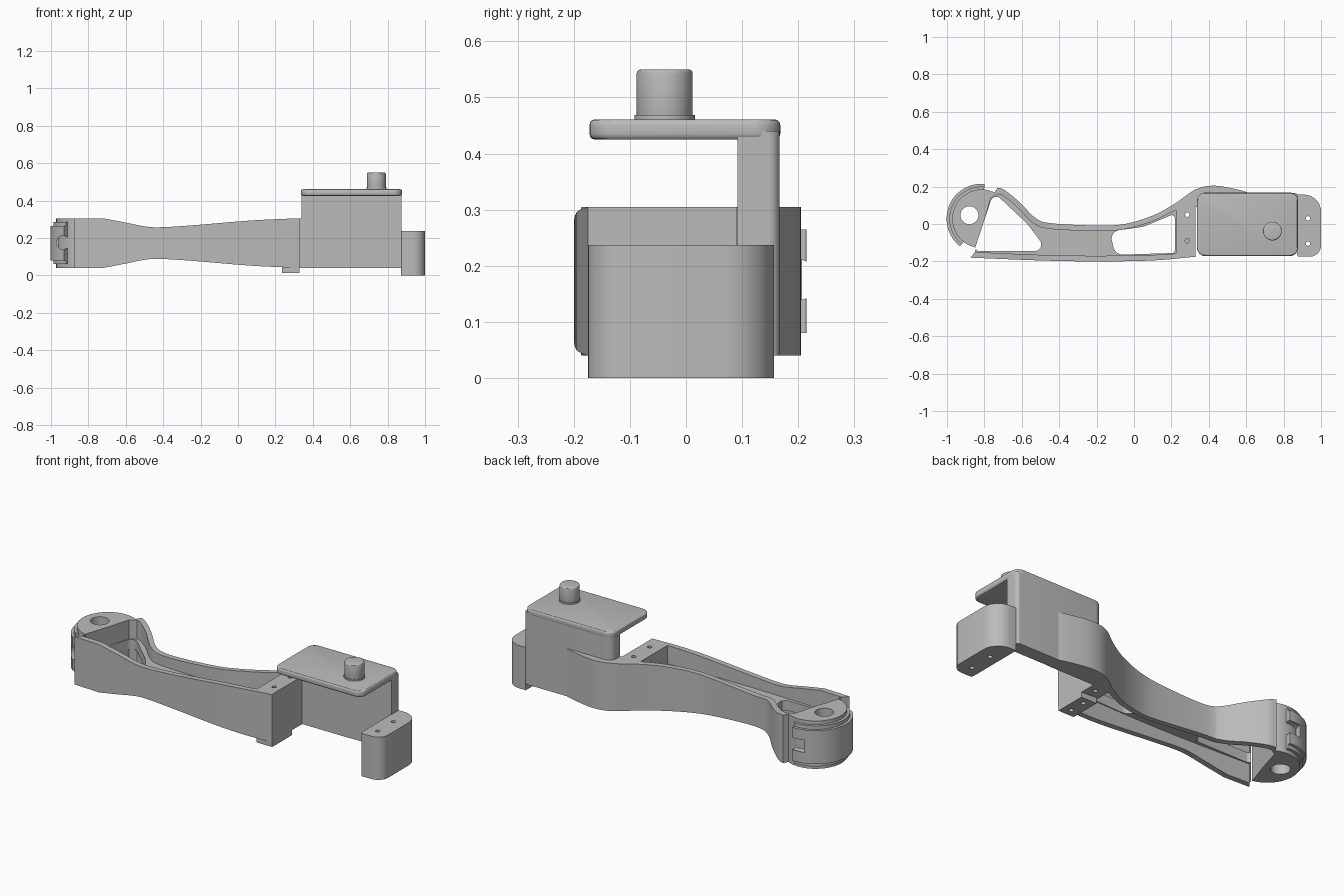
import bpy, bmesh, math
from mathutils import Vector

if "Cube" in bpy.data.objects:
    bpy.data.objects.remove(bpy.data.objects["Cube"], do_unlink=True)

grey = bpy.data.materials.new("plain grey")
grey.use_nodes = True
grey.diffuse_color = (0.5, 0.5, 0.5, 1)
grey.node_tree.nodes["Principled BSDF"].inputs["Base Color"].default_value = (0.5, 0.5, 0.5, 1)


def spline(pts, steps=6):
    """Smooth open curve through the points."""
    p = [Vector(q) for q in pts]
    p = [p[0] * 2 - p[1]] + p + [p[-1] * 2 - p[-2]]
    out = []
    for a, b, c, d in zip(p, p[1:], p[2:], p[3:]):
        for i in range(steps):
            t = i / steps
            out.append(0.5 * (2 * b + (c - a) * t + (2 * a - 5 * b + 4 * c - d) * t ** 2
                              + (3 * b - a - 3 * c + d) * t ** 3))
    return [tuple(q) for q in out + [p[-2]]]


def rounded(pts, radii, steps=6):
    """Closed polygon with rounded corners."""
    out, n = [], len(pts)
    if not isinstance(radii, (list, tuple)):
        radii = [radii] * n
    for i, r in enumerate(radii):
        b = Vector(pts[i])
        u = (Vector(pts[i - 1]) - b).normalized()
        v = (Vector(pts[(i + 1) % n]) - b).normalized()
        if r == 0:
            out.append(tuple(b))
            continue
        half = u.angle(v) / 2
        centre = b + (u + v).normalized() * r / math.sin(half)
        s, e = b + u * r / math.tan(half) - centre, b + v * r / math.tan(half) - centre
        for k in range(steps + 1):
            out.append(tuple(centre + s.lerp(e, k / steps).normalized() * r))
    return out


def box(x0, x1, y0, y1):
    return [(x0, y0), (x1, y0), (x1, y1), (x0, y1)]


def arc(cx, cy, r, a0=0, a1=360, n=48):
    count = n if a1 - a0 >= 360 else n + 1
    angles = [math.radians(a0 + (a1 - a0) * i / n) for i in range(count)]
    return [(cx + r * math.cos(a), cy + r * math.sin(a)) for a in angles]


def prism(name, pts, lo, hi, axis="z"):
    """Extrude a flat outline along an axis."""
    place = {"z": lambda a, b, c: (a, b, c), "y": lambda a, b, c: (a, c, b),
             "x": lambda a, b, c: (c, a, b)}[axis]
    bm = bmesh.new()
    face = bm.faces.new([bm.verts.new(place(a, b, lo)) for a, b in pts])
    top = bmesh.ops.extrude_face_region(bm, geom=[face])["geom"]
    bmesh.ops.translate(bm, verts=[v for v in top if isinstance(v, bmesh.types.BMVert)],
                        vec=place(0, 0, hi - lo))
    bmesh.ops.recalc_face_normals(bm, faces=bm.faces)
    mesh = bpy.data.meshes.new(name)
    bm.to_mesh(mesh)
    bm.free()
    mesh.materials.append(grey)
    ob = bpy.data.objects.new(name, mesh)
    bpy.context.collection.objects.link(ob)
    return ob


def apply(ob):
    bpy.context.view_layer.objects.active = ob
    for m in list(ob.modifiers):
        bpy.ops.object.modifier_apply(modifier=m.name)


def combine(ob, mode, *tools):
    for tool in tools:
        m = ob.modifiers.new("boolean", "BOOLEAN")
        m.object, m.operation, m.solver = tool, mode, "EXACT"
        apply(ob)
        bpy.data.objects.remove(tool, do_unlink=True)


def bevel(ob, width):
    m = ob.modifiers.new("bevel", "BEVEL")
    m.width, m.segments, m.limit_method, m.angle_limit = width, 3, "ANGLE", math.radians(50)
    apply(ob)


# Arm: plan outline, clipped by the waisted side profile
front = spline([(-0.875, -0.18), (-0.5, -0.195), (-0.2, -0.2), (0.1, -0.195), (0.33, -0.175)])
back = spline([(0.62, 0.165), (0.55, 0.185), (0.43, 0.205), (0.33, 0.185), (0.22, 0.11),
               (0.1, 0.045), (-0.05, 0.0), (-0.2, -0.008), (-0.45, 0.005), (-0.53, 0.035),
               (-0.61, 0.115), (-0.69, 0.18), (-0.73, 0.195)])
arm = prism("arm", front + [(0.33, 0.09), (0.62, 0.09)] + back
            + [(-0.75, 0.16), (-0.8, 0.05), (-0.85, -0.15)], 0, 0.4)
hub_centre = (-0.815, 0.028)
combine(arm, "UNION", prism("hub", arc(*hub_centre, 0.157), 0, 0.4))
upper = spline([(-0.72, 0.305), (-0.6, 0.282), (-0.5, 0.262), (-0.42, 0.257), (-0.25, 0.267),
                (0, 0.288), (0.15, 0.298), (0.33, 0.305)])
upper = [(-1.1, 0.305)] + upper + [(0.9, 0.305)]
lower = [(x, 0.345 - z) for x, z in reversed(upper)]
combine(arm, "INTERSECT", prism("side_profile", upper + lower, -0.5, 0.5, "y"))

# Channels above and below the web, following the walls
inner_back = spline([(0.225, 0.075), (0.1, 0.015), (-0.05, -0.028), (-0.2, -0.037), (-0.46, -0.025),
                     (-0.545, 0.01), (-0.63, 0.095), (-0.7, 0.15), (-0.73, 0.16)])
channel = spline([(-0.85, -0.15), (-0.5, -0.165), (-0.2, -0.17), (0.1, -0.165), (0.225, -0.158)])
channel += inner_back + [(-0.765, 0.14)]
triangle = rounded([(-0.75, 0.17), (-0.855, -0.145), (-0.46, -0.145), (-0.57, 0.0)],
                   [0.03, 0.02, 0.035, 0.06])
teardrop = rounded([(0.218, 0.055), (0.05, -0.015), (-0.13, -0.04), (-0.1, -0.165), (0.218, -0.155)],
                   [0.015, 0.1, 0.045, 0.05, 0.015])
combine(arm, "DIFFERENCE",
        prism("upper_channel", channel, 0.2, 0.5), prism("lower_channel", channel, -0.1, 0.145),
        prism("triangle_window", triangle, -0.1, 0.5), prism("teardrop_window", teardrop, -0.1, 0.5),
        prism("pivot_bore", arc(-0.88, 0.047, 0.048), -0.1, 0.5))

# Raised band round the hub with an opening at each end
band = prism("hub_band", arc(*hub_centre, 0.187, 85, 232)
             + arc(*hub_centre, 0.15, 85, 232)[::-1], 0.08, 0.265)
combine(band, "DIFFERENCE",
        prism("front_opening", arc(-0.935, 0.175, 0.036), -0.3, -0.03, "y"),
        prism("back_opening", arc(0.2, 0.175, 0.036), -0.87, -0.7, "x"))

# Flange lips above and below the band at the far end of the hub
for name, z0, z1 in (("upper_lip", 0.265, 0.285), ("lower_lip", 0.06, 0.08)):
    prism(name, arc(*hub_centre, 0.172, 85, 232) + arc(*hub_centre, 0.15, 85, 232)[::-1], z0, z1)

# Foot pad under the inner block
foot = prism("foot_pad", box(0.235, 0.33, -0.172, 0.0), 0.013, 0.05)

# Upright wall carrying the top plate
prism("upright_wall", rounded(box(0.34, 0.875, 0.092, 0.167), [0, 0, 0.02, 0.04]), 0.04, 0.44)
plate = prism("top_plate", rounded(box(0.337, 0.877, -0.172, 0.168), 0.045), 0.425, 0.461)
bevel(plate, 0.01)

# Peg on the top plate
prism("peg_collar", arc(0.74, -0.038, 0.054), 0.455, 0.469)
peg = prism("peg", arc(0.74, -0.038, 0.05), 0.455, 0.55)
bevel(peg, 0.007)

# End block
end = prism("end_block", rounded(box(0.872, 1.0, -0.175, 0.157), [0.012, 0.06, 0.09, 0]), 0, 0.237)

# Screw holes in pairs
for ob, x, ys in ((arm, 0.285, (0.05, -0.09)), (foot, 0.285, (-0.04, -0.13)), (end, 0.93, (0.03, -0.105))):
    for y in ys:
        combine(ob, "DIFFERENCE", prism("screw_hole", arc(x, y, 0.012, n=16), -0.1, 0.5))

# Smooth shading with sharp edges kept
bpy.ops.object.select_all(action="DESELECT")
for ob in bpy.context.scene.objects:
    if ob.type == "MESH":
        ob.select_set(True)
bpy.ops.object.shade_smooth_by_angle(angle=math.radians(30))
